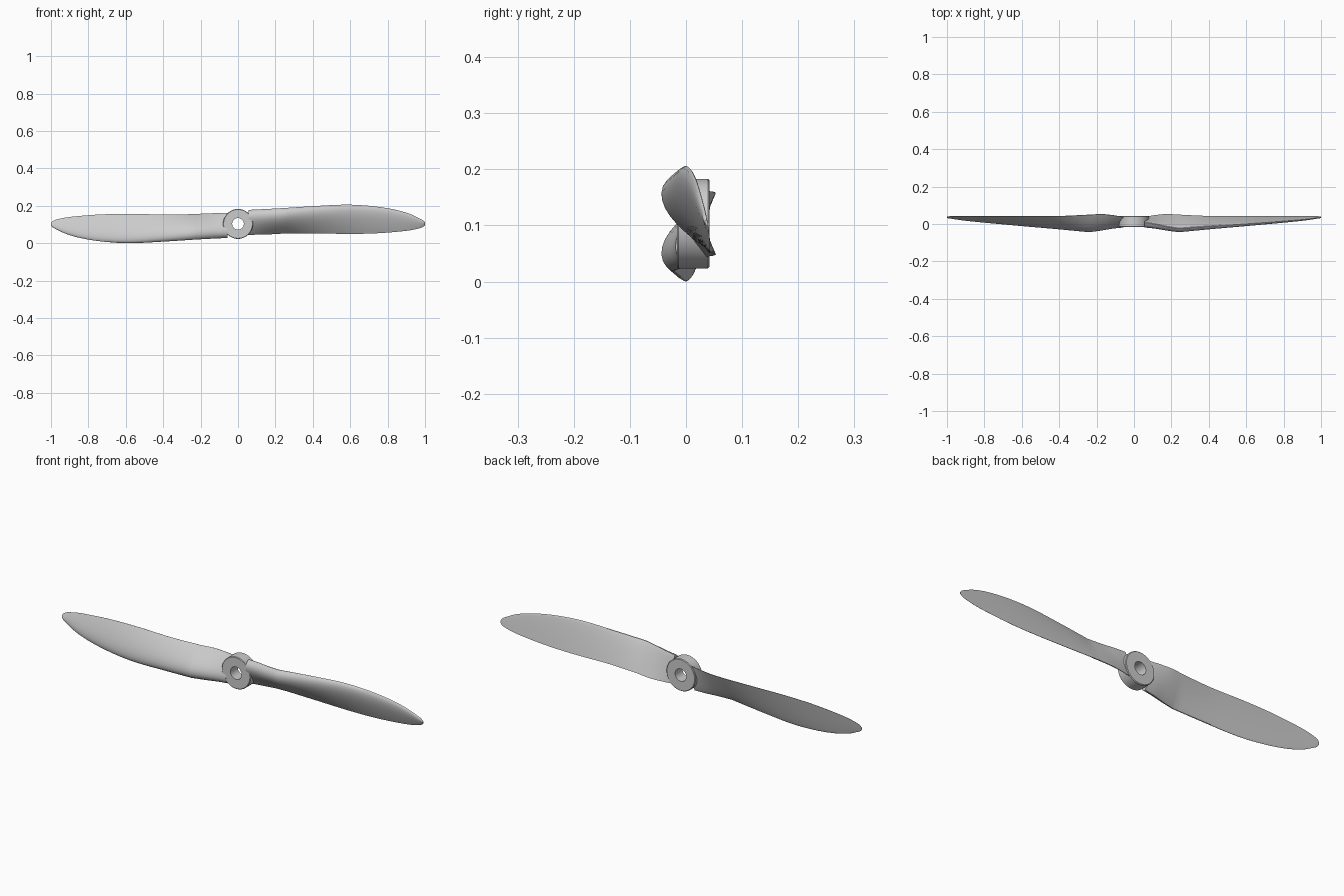
import bpy, bmesh, math
from mathutils import Vector

if "Cube" in bpy.data.objects:
    bpy.data.objects.remove(bpy.data.objects["Cube"])

CZ = 0.103          # height of the shaft axis

# x, leading edge (y, z), trailing edge (y, z), thickness
ROOT = [(0.055, 0.008, 0.178, 0.038, 0.045, 0.034),
        (0.110, 0.000, 0.181, 0.047, 0.046, 0.036),
        (0.170, -0.013, 0.184, 0.053, 0.048, 0.038),
        (0.240, -0.024, 0.188, 0.050, 0.052, 0.038)]
OUTER = [(0.240, -0.024, 0.188, 0.050, 0.052, 0.038),
         (0.400, -0.012, 0.198, 0.043, 0.053, 0.029),
         (0.580, 0.000, 0.206, 0.043, 0.050, 0.022),
         (0.720, 0.010, 0.198, 0.043, 0.052, 0.017),
         (0.840, 0.019, 0.179, 0.043, 0.060, 0.013),
         (0.920, 0.026, 0.156, 0.043, 0.069, 0.010),
         (0.975, 0.033, 0.130, 0.042, 0.081, 0.007),
         (0.992, 0.035, 0.120, 0.041, 0.089, 0.006),
         (1.000, 0.037, 0.110, 0.040, 0.097, 0.004)]


def smooth_stations(st, steps):
    """Catmull-Rom interpolation through the stations."""
    out = []
    for i in range(len(st) - 1):
        p1, p2 = st[i], st[i + 1]
        p0, p3 = st[max(i - 1, 0)], st[min(i + 2, len(st) - 1)]
        h = p2[0] - p1[0]
        for k in range(steps):
            t = k / steps
            row = [p1[0] + h * t]
            for j in range(1, 6):
                m1 = (p2[j] - p0[j]) / (p2[0] - p0[0]) * h
                m2 = (p3[j] - p1[j]) / (p3[0] - p1[0]) * h
                row.append((2*t**3 - 3*t*t + 1) * p1[j] + (t**3 - 2*t*t + t) * m1
                           + (3*t*t - 2*t**3) * p2[j] + (t**3 - t*t) * m2)
            out.append(row)
    return out + [list(st[-1])]


def section(row, n=14):
    """Airfoil: curved front face, nearly flat back face, thin blunt rear."""
    x, ly, lz, ty, tz, th = row
    le, te = Vector((x, ly, lz - CZ)), Vector((x, ty, tz - CZ))
    d = te - le
    nrm = Vector((0, -abs(d.z), -d.y)).normalized()
    pts = []
    for side in (1, -1):
        for k in range(n + 1):
            s = (1 - math.cos(math.pi * k / n)) / 2
            f = 5 * (0.2969 * math.sqrt(s) - 0.126 * s - 0.3516 * s**2
                     + 0.2843 * s**3 - 0.1015 * s**4) * 2 * th
            off = f + 0.03 * th if side == 1 else -0.12 * f
            pts.append((k, side, le + d * s + nrm * off))
    front = [p for k, s, p in pts if s == 1]
    back = [p for k, s, p in pts if s == -1][1:]
    return front + back[::-1]


def make_object(name, bm, angle):
    bmesh.ops.recalc_face_normals(bm, faces=bm.faces)
    me = bpy.data.meshes.new(name)
    bm.to_mesh(me)
    bm.free()
    ob = bpy.data.objects.new(name, me)
    bpy.context.collection.objects.link(ob)
    ob.location.z = CZ
    bpy.ops.object.select_all(action='DESELECT')
    ob.select_set(True)
    bpy.context.view_layer.objects.active = ob
    bpy.ops.object.shade_smooth_by_angle(angle=math.radians(angle))
    return ob


def loft(bm, loops, closed):
    rings = [[bm.verts.new(p) for p in lp] for lp in loops]
    pairs = list(zip(rings, rings[1:])) + ([(rings[-1], rings[0])] if closed else [])
    for a, b in pairs:
        for i in range(len(a)):
            j = (i + 1) % len(a)
            bm.faces.new((a[i], a[j], b[j], b[i]))
    if not closed:
        bm.faces.new(rings[0])
        bm.faces.new(rings[-1])


# Blades: twisted airfoil loft, second one turned half a turn about the shaft
rows = smooth_stations(ROOT, 4)[:-1] + smooth_stations(OUTER, 6)
bm = bmesh.new()
loft(bm, [section(r) for r in rows], False)
right = make_object("right_blade", bm, 30)
left = right.copy()
left.data = right.data.copy()
left.name = "left_blade"
left.rotation_euler.y = math.pi
bpy.context.collection.objects.link(left)

# Hub: bored ring with slightly softened rims
Y0, Y1, R, B, e = -0.016, 0.042, 0.080, 0.031, 0.003
profile = [(B, Y0), (R - e, Y0), (R, Y0 + e), (R, Y1 - e), (R - e, Y1), (B, Y1)]
bm = bmesh.new()
loft(bm, [[(r * math.cos(a), y, r * math.sin(a)) for r, y in profile]
          for a in (2 * math.pi * i / 64 for i in range(64))], True)
make_object("hub", bm, 30)
